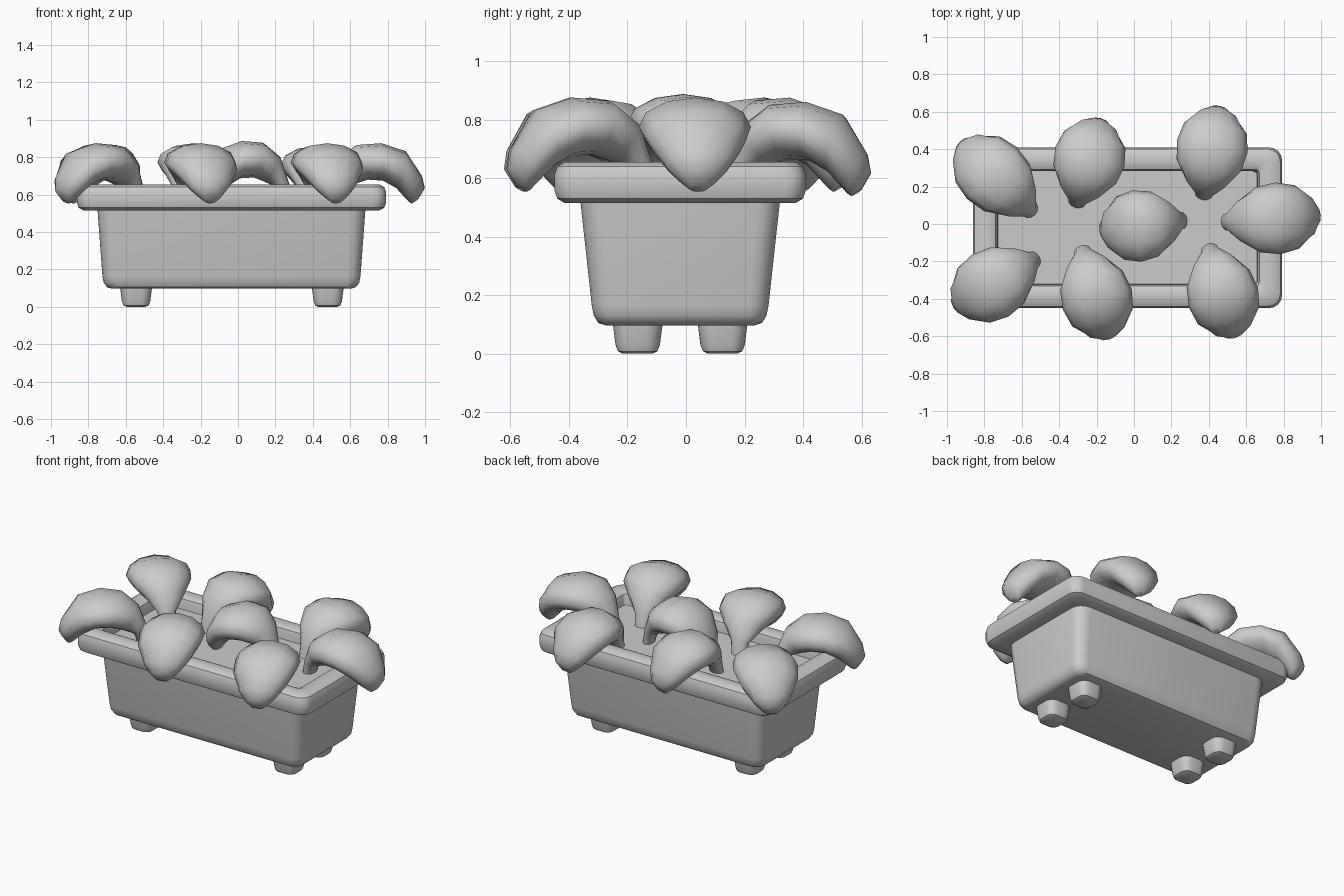
import bpy
import bmesh
from math import cos, sin, pi, radians
from mathutils import Vector

cube = bpy.data.objects.get("Cube")
if cube:
    bpy.data.objects.remove(cube)

grey = bpy.data.materials.new("plain_grey")
grey.use_nodes = True
COLOUR = (0.6, 0.6, 0.6, 1)
grey.diffuse_color = COLOUR
grey.node_tree.nodes["Principled BSDF"].inputs["Base Color"].default_value = COLOUR


def loft(name, rings, angle=40, closed=False):
    """Skin a list of equal-length point rings; cap the ends unless closed."""
    bm = bmesh.new()
    loops = [[bm.verts.new(p) for p in ring] for ring in rings]
    pairs = list(zip(loops, loops[1:]))
    if closed:
        pairs.append((loops[-1], loops[0]))
    else:
        bm.faces.new(loops[0])
        bm.faces.new(loops[-1])
    for a, b in pairs:
        for i in range(len(a)):
            j = (i + 1) % len(a)
            bm.faces.new((a[i], a[j], b[j], b[i]))
    bmesh.ops.recalc_face_normals(bm, faces=bm.faces)
    mesh = bpy.data.meshes.new(name)
    bm.to_mesh(mesh)
    bm.free()
    mesh.materials.append(grey)
    obj = bpy.data.objects.new(name, mesh)
    bpy.context.collection.objects.link(obj)
    bpy.ops.object.select_all(action="DESELECT")
    obj.select_set(True)
    bpy.context.view_layer.objects.active = obj
    bpy.ops.object.shade_smooth_by_angle(angle=radians(angle))
    return obj


def rounded_rect(hx, hy, z, r, cx=-0.035, cy=-0.02, steps=4):
    points = []
    for quarter, (sx, sy) in enumerate([(1, 1), (-1, 1), (-1, -1), (1, -1)]):
        for k in range(steps + 1):
            a = (quarter + k / steps) * pi / 2
            points.append((cx + sx * (hx - r) + r * cos(a),
                           cy + sy * (hy - r) + r * sin(a), z))
    return points


# Tapered trough with a softened bottom edge
loft("trough_body", [rounded_rect(*s) for s in [
    (0.64, 0.255, 0.097, 0.04), (0.665, 0.28, 0.105, 0.055),
    (0.683, 0.295, 0.13, 0.065), (0.69, 0.302, 0.165, 0.07),
    (0.717, 0.342, 0.53, 0.08)]])

# Thick rounded rim, a closed band around the trough
loft("trough_rim", [rounded_rect(*s) for s in [
    (0.69, 0.30, 0.515, 0.03), (0.79, 0.395, 0.515, 0.05),
    (0.817, 0.42, 0.53, 0.065), (0.827, 0.43, 0.56, 0.07),
    (0.827, 0.43, 0.61, 0.07), (0.817, 0.42, 0.64, 0.065),
    (0.79, 0.395, 0.655, 0.05), (0.73, 0.335, 0.655, 0.03),
    (0.705, 0.312, 0.643, 0.02), (0.695, 0.303, 0.61, 0.02)]], closed=True)

# Flat soil bed inside the rim
loft("soil", [rounded_rect(0.70, 0.31, z, 0.02) for z in (0.535, 0.58)])

# Four stubby feet
for side, x in (("right", -0.545), ("left", 0.48)):
    for end, y in (("front", -0.165), ("back", 0.125)):
        loft(f"foot_{end}_{side}", [rounded_rect(h, h, z, r, x, y) for h, z, r in [
            (0.05, 0, 0.03), (0.067, 0.008, 0.04), (0.076, 0.03, 0.05),
            (0.086, 0.11, 0.055)]])

# Leaf sections: upper (reach, height), lower (reach, height), half width
LEAF = [
    (-0.02, 0.55, 0.05, 0.55, 0.045), (0.0, 0.66, 0.08, 0.63, 0.055),
    (0.05, 0.79, 0.15, 0.66, 0.12), (0.15, 0.865, 0.21, 0.68, 0.175),
    (0.28, 0.875, 0.29, 0.675, 0.192), (0.41, 0.832, 0.36, 0.635, 0.17),
    (0.495, 0.70, 0.40, 0.59, 0.11), (0.51, 0.635, 0.425, 0.563, 0.065),
    (0.475, 0.575, 0.44, 0.553, 0.03)]


def leaf(name, x, y, heading, reach=1.0, lift=0.0, sides=12):
    a = radians(heading)
    out = Vector((cos(a), sin(a), 0))
    across = Vector((-sin(a), cos(a), 0))
    up = Vector((0, 0, 1))
    rings = []
    for r0, z0, r1, z1, w in LEAF:
        top = out * r0 * reach + up * (z0 + lift)
        low = out * r1 * reach + up * (z1 + lift)
        mid, half = (top + low) / 2, (top - low) / 2
        rings.append([Vector((x, y, 0)) + mid
                      + half * sin(2 * pi * k / sides)
                      + across * w * cos(2 * pi * k / sides)
                      for k in range(sides)])
    loft(name, rings, 60)


# Arching leaves around the edge and one in the middle
leaf("leaf_back_right", -0.54, 0.06, 136, 1.07)
leaf("leaf_front_right", -0.52, -0.18, 211, 1.02)
leaf("leaf_back_middle", -0.31, 0.10, 74, 0.95)
leaf("leaf_back_left", 0.37, 0.14, 80, 0.98, -0.015)
leaf("leaf_left_end", 0.48, 0.01, 4, 1.02)
leaf("leaf_front_middle", -0.28, -0.13, -73, 1.0)
leaf("leaf_front_left", 0.40, -0.12, -74, 1.0)
leaf("leaf_centre", 0.27, 0.02, 187, 0.9, 0.012)
